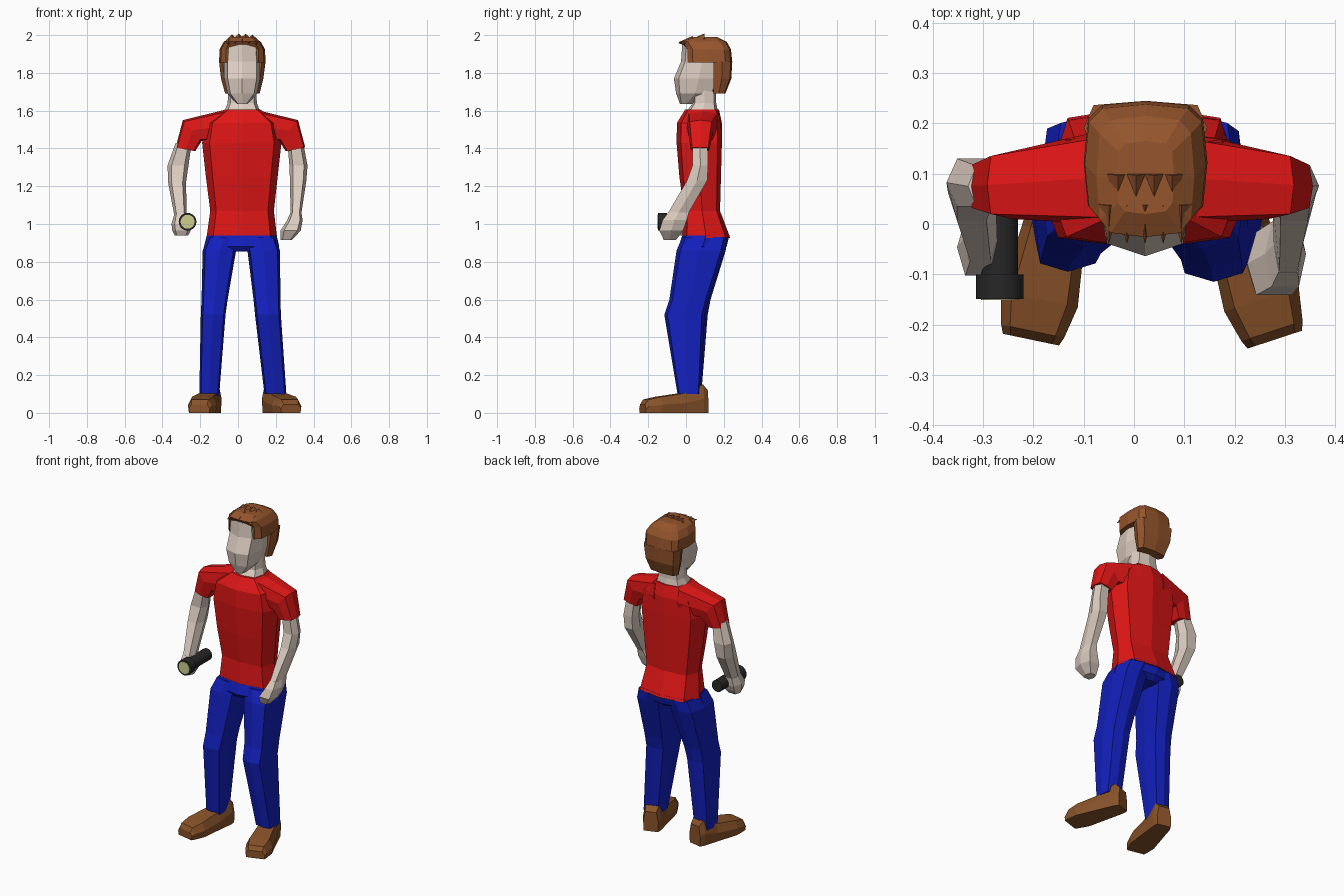
import bpy, bmesh
from math import sin, cos, pi, radians, copysign
from mathutils import Vector


def material(name, rgb):
    m = bpy.data.materials.new(name)
    m.diffuse_color = (*rgb, 1)
    return m


RED = material("red_cloth", (0.75, 0.008, 0.008))
BLUE = material("blue_cloth", (0.006, 0.014, 0.5))
SKIN = material("skin", (0.72, 0.61, 0.53))
HAIR = material("hair_brown", (0.30, 0.09, 0.025))
SHOE = material("shoe_brown", (0.25, 0.085, 0.022))
BLACK = material("black", (0.02, 0.02, 0.02))
LENS = material("lens_yellow", (0.62, 0.62, 0.28))


def skin_rings(name, rings, mat):
    """Bridge equal-length point rings and cap both ends."""
    bm = bmesh.new()
    vs = [[bm.verts.new(p) for p in r] for r in rings]
    n = len(vs[0])
    for a, b in zip(vs, vs[1:]):
        for i in range(n):
            j = (i + 1) % n
            bm.faces.new((a[i], a[j], b[j], b[i]))
    bm.faces.new(vs[0])
    bm.faces.new(vs[-1])
    bmesh.ops.recalc_face_normals(bm, faces=bm.faces)
    me = bpy.data.meshes.new(name)
    bm.to_mesh(me)
    bm.free()
    me.materials.append(mat)
    ob = bpy.data.objects.new(name, me)
    bpy.context.collection.objects.link(ob)
    return ob


def loft(name, mat, rings, n=8, e=0.6):
    """Rings are (x0, x1, y0, y1, z at x0[, z at x1]) rounded-box sections."""
    out = []
    for x0, x1, y0, y1, z0, *rest in rings:
        z1 = rest[0] if rest else z0
        pts = []
        for i in range(n):
            a = 2 * pi * i / n
            u = (1 + copysign(abs(cos(a)) ** e, cos(a))) / 2 if abs(cos(a)) > 1e-6 else 0.5
            v = (1 + copysign(abs(sin(a)) ** e, sin(a))) / 2 if abs(sin(a)) > 1e-6 else 0.5
            pts.append((x0 + (x1 - x0) * u, y0 + (y1 - y0) * v, z0 + (z1 - z0) * u))
        out.append(pts)
    return skin_rings(name, out, mat)


# Shirt body and sleeves
loft("shirt", RED, [(-.167, .207, -.02, .235, .925), (-.147, .19, -.01, .18, 1.07),
                    (-.17, .21, -.035, .185, 1.25), (-.19, .23, -.05, .19, 1.43),
                    (-.17, .21, -.048, .19, 1.535), (-.07, .12, -.005, .175, 1.605)])
for s, side in ((-1, "right"), (1, "left")):
    c = 0.013
    loft(side + "_sleeve", RED, [(c + s * .08, c + s * .08, 0, .185, 1.44, 1.605),
                                 (c + s * .205, c + s * .305, .01, .145, 1.44, 1.55),
                                 (c + s * .24, c + s * .343, .025, .125, 1.385, 1.405)], e=.45)

# Trousers: pelvis and two bent legs
loft("trouser_seat", BLUE, [(-.14, .18, -.02, .18, .855), (-.18, .218, -.04, .215, .88),
                            (-.165, .205, -.02, .23, .94)])
loft("right_leg", BLUE, [(-.16, .02, -.02, .22, .93), (-.187, -.01, -.045, .21, .86),
                         (-.193, -.055, -.075, .13, .6), (-.197, -.066, -.095, .115, .52),
                         (-.205, -.1, -.04, .08, .09)], e=.5)
loft("left_leg", BLUE, [(.02, .20, -.02, .22, .93), (.05, .222, -.05, .205, .86),
                        (.082, .225, -.088, .12, .6), (.09, .227, -.115, .10, .52),
                        (.14, .256, -.045, .075, .1)], e=.5)

# Shoes: stations from heel to toe
for name, heel, toe in (("right_shoe", (-.135, .105), (-.205, -.23)),
                        ("left_shoe", (.17, .105), (.28, -.23))):
    h0, h1 = Vector((*heel, 0)), Vector((*toe, 0))
    d = (h1 - h0).normalized()
    side = Vector((-d.y, d.x, 0))
    rings = []
    for t, w, h in ((0, .045, .12), (.08, .055, .15), (.36, .064, .105),
                    (.76, .078, .085), (.95, .064, .07), (1, .057, .045)):
        p = h0.lerp(h1, t)
        rings.append([p + side * (w * a) + Vector((0, 0, h * b)) for a, b in
                      ((-.93, 0), (-1, .5), (-.72, 1), (.72, 1), (1, .5), (.93, 0))])
    skin_rings(name, rings, SHOE)

# Bare arms with hands
loft("left_arm", SKIN, [(.262, .345, .03, .118, 1.43), (.272, .368, .03, .122, 1.31),
                        (.275, .362, 0, .118, 1.23), (.278, .336, -.10, .02, 1.06)], n=6, e=.7)
loft("left_hand", SKIN, [(.278, .336, -.10, .02, 1.06), (.26, .342, -.13, .01, 1.02),
                         (.225, .332, -.147, -.01, .965), (.225, .285, -.12, -.05, .915)], n=6)
loft("right_arm", SKIN, [(-.33, -.245, .03, .12, 1.43), (-.373, -.262, .03, .135, 1.31),
                         (-.37, -.275, 0, .125, 1.22), (-.338, -.272, -.08, .02, 1.05)], n=6, e=.7)
loft("right_hand", SKIN, [(-.338, -.272, -.08, .02, 1.05), (-.352, -.255, -.108, .015, 1.0),
                          (-.348, -.25, -.105, 0, .965), (-.335, -.265, -.09, -.02, .938)], n=6)

# Neck and head
loft("neck", SKIN, [(-.075, .12, .0, .17, 1.59), (-.055, .1, .035, .16, 1.64),
                    (-.05, .095, .035, .16, 1.73)])
loft("head", SKIN, [(-.005, .05, -.032, .035, 1.635), (-.055, .1, -.052, .15, 1.69),
                    (-.073, .117, -.064, .2, 1.77), (-.073, .117, -.026, .2, 1.86),
                    (-.065, .11, -.02, .2, 1.95)], e=.62)

# Hair: cap, back of the head and forward-combed tufts
loft("hair_cap", HAIR, [(-.1, .146, .0, .245, 1.855), (-.098, .143, .0, .238, 1.925),
                        (-.075, .12, -.026, .215, 1.965), (-.035, .08, .02, .165, 1.99)],
     n=12, e=.5)
loft("hair_back", HAIR, [(-.068, .114, .14, .208, 1.69), (-.09, .134, .138, .24, 1.77),
                         (-.1, .146, .138, .245, 1.86)], e=.5)
for row, (y, z) in enumerate(((.0, 1.968), (.06, 1.983))):
    for i in range(5 - row):
        x = .022 + (i - (4 - row) / 2) * .036
        bpy.ops.mesh.primitive_cone_add(vertices=4, radius1=.022, radius2=0, depth=.08,
                                        location=(x, y, z - abs(x - .022) * .12),
                                        rotation=(radians(98), 0, 0))
        ob = bpy.context.object
        ob.name = "hair_tuft"
        ob.data.materials.append(HAIR)

# Torch held in the right hand, pointing forward
for name, r, y0, y1, mat in (("torch_handle", .036, -.11, .075, BLACK),
                             ("torch_head", .047, -.149, -.10, BLACK),
                             ("torch_lens", .037, -.151, -.145, LENS)):
    bpy.ops.mesh.primitive_cylinder_add(vertices=20, radius=r, depth=y1 - y0,
                                        location=(-.267, (y0 + y1) / 2, 1.012),
                                        rotation=(radians(90), 0, 0))
    ob = bpy.context.object
    ob.name = name
    ob.data.materials.append(mat)
    bpy.ops.object.shade_smooth_by_angle()
